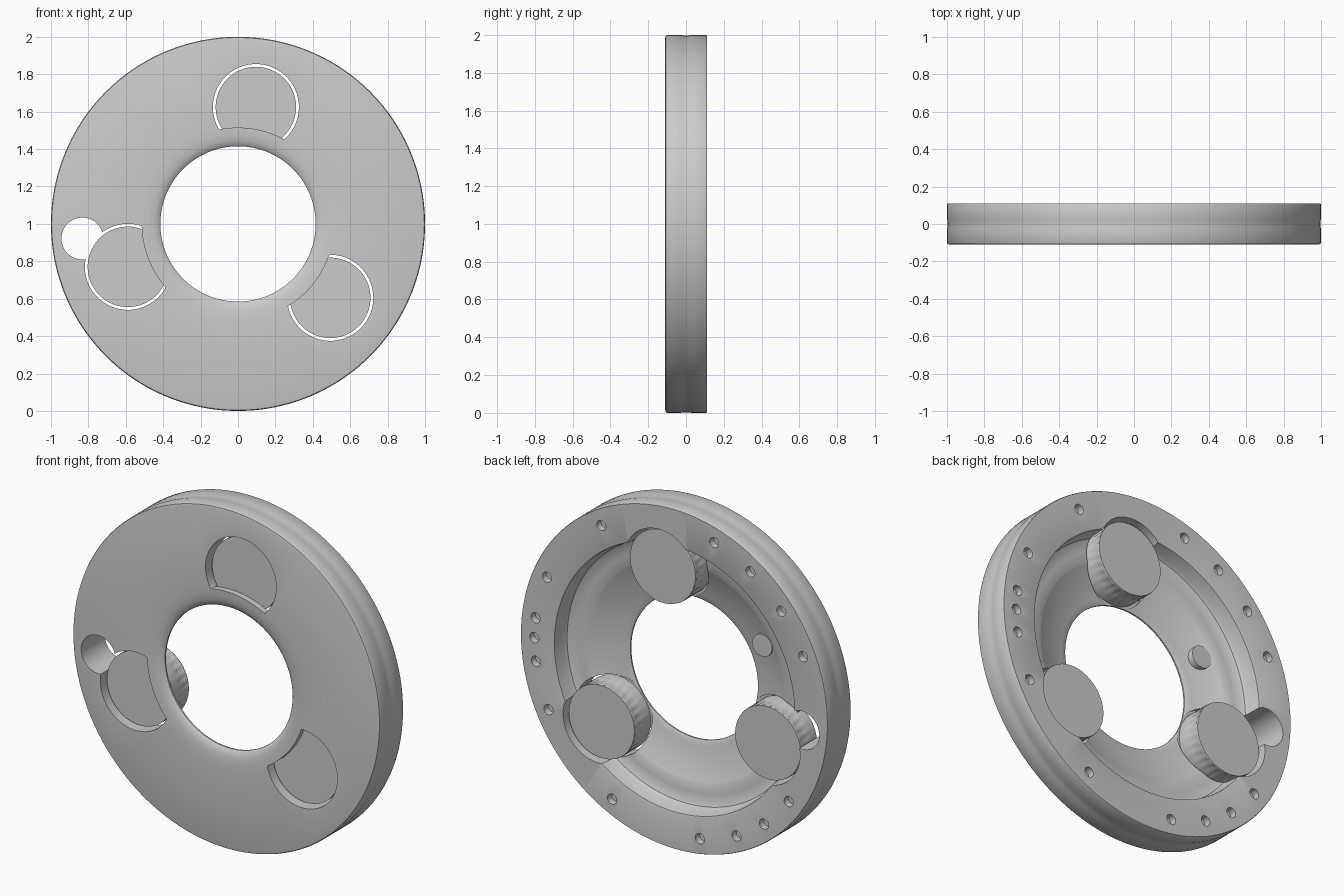
import bpy, bmesh
from math import cos, sin, pi, radians, hypot

if "Cube" in bpy.data.objects:
    bpy.data.objects.remove(bpy.data.objects["Cube"])


def finish(name, bm, angle=35):
    bmesh.ops.recalc_face_normals(bm, faces=bm.faces)
    me = bpy.data.meshes.new(name)
    bm.to_mesh(me)
    bm.free()
    ob = bpy.data.objects.new(name, me)
    bpy.context.collection.objects.link(ob)
    smooth(ob, angle)
    return ob


def smooth(ob, angle=35):
    bpy.ops.object.select_all(action='DESELECT')
    ob.select_set(True)
    bpy.context.view_layer.objects.active = ob
    bpy.ops.object.shade_smooth_by_angle(angle=radians(angle))


def bridge(bm, a, b):
    n = len(a)
    for i in range(n):
        bm.faces.new((a[i], a[(i + 1) % n], b[(i + 1) % n], b[i]))


def prism(bm, outline, y0, y1):
    """Extrude an (x, z) outline along y."""
    a = [bm.verts.new((x, y0, z)) for x, z in outline]
    b = [bm.verts.new((x, y1, z)) for x, z in outline]
    bridge(bm, a, b)
    bm.faces.new(a)
    bm.faces.new(b)


def circle(cx, cz, r, n):
    return [(cx + r * cos(2 * pi * i / n), cz + r * sin(2 * pi * i / n)) for i in range(n)]


def cut(ob, bm):
    cutter = finish("cutter", bm)
    cutter.hide_render = True
    mod = ob.modifiers.new("cut", 'BOOLEAN')
    mod.operation, mod.solver, mod.object = 'DIFFERENCE', 'EXACT', cutter
    bpy.ops.object.select_all(action='DESELECT')
    bpy.context.view_layer.objects.active = ob
    ob.select_set(True)
    bpy.ops.object.modifier_apply(modifier=mod.name)
    bpy.data.objects.remove(cutter)


# Ring body: closed (radius, y) profile turned around the y axis
profile = [(.53, -.11), (.985, -.11), (.996, -.107), (1, -.098), (1, -.03),
           (.997, -.012), (.997, .012), (1, .03), (1, .105), (.997, .11),
           (.79, .11), (.782, .107), (.78, .10), (.775, .03), (.765, .012),
           (.74, .0), (.70, -.006), (.645, -.008), (.635, -.014), (.45, -.066),
           (.425, -.07), (.415, -.076), (.415, -.085), (.425, -.095),
           (.45, -.103), (.48, -.108)]
N = 160
bm = bmesh.new()
rings = [[bm.verts.new((r * cos(2 * pi * i / N), y, 1 + r * sin(2 * pi * i / N)))
          for i in range(N)] for r, y in profile]
for k in range(len(rings)):
    bridge(bm, rings[k], rings[(k + 1) % len(rings)])
ring = finish("ring_body", bm)

# Roller pockets: cleared from the back, pierced in front except for the inner lip
spots = [(.632 * cos(radians(a)), 1 + .632 * sin(radians(a))) for a in (81.3, 201.3, 321.3)]
for cx, cz in spots:
    full = circle(cx, cz, .23, 96)
    bm = bmesh.new()
    prism(bm, full, -.074, .3)
    cut(ring, bm)
    outline = []
    for x, z in full:
        s = max(1, .515 / hypot(x, z - 1))
        outline.append((x * s, 1 + (z - 1) * s))
    bm = bmesh.new()
    prism(bm, outline, -.3, .31)
    cut(ring, bm)

# Round through hole beside the left pocket
bm = bmesh.new()
prism(bm, circle(-.832, .922, .112, 64), -.3, .3)
cut(ring, bm)

# Small blind holes in the back flange
bm = bmesh.new()
for a in (58.6, 106.6, 123, 140, 157, 24.5, 7.5, 0, -8.6, -26, -63.6, -100.6, -116.5, -130, -145):
    t = radians(a)
    prism(bm, circle(.91 * cos(t), 1 + .91 * sin(t), .03, 20), .07, .2)
cut(ring, bm)
smooth(ring)

# Three rollers with a ribbed edge
for k, (cx, cz) in enumerate(spots):
    bm = bmesh.new()
    M = 120
    loops = []
    for y, r, rib in ((-.07, .215, 0), (.0, .215, 0), (.01, .215, .004),
                      (.065, .215, .004), (.072, .215, 0), (.08, .213, 0)):
        loops.append([bm.verts.new((cx + (r - rib * (i // 2 % 2)) * cos(2 * pi * i / M), y,
                                    cz + (r - rib * (i // 2 % 2)) * sin(2 * pi * i / M)))
                      for i in range(M)])
    for a, b in zip(loops, loops[1:]):
        bridge(bm, a, b)
    bm.faces.new(loops[0])
    bm.faces.new(loops[-1])
    finish("roller_%d" % (k + 1), bm, 30)

# Small round boss on the cavity floor
bm = bmesh.new()
prism(bm, circle(-.485, 1.28, .065, 40), -.09, -.015)
finish("floor_boss", bm)
